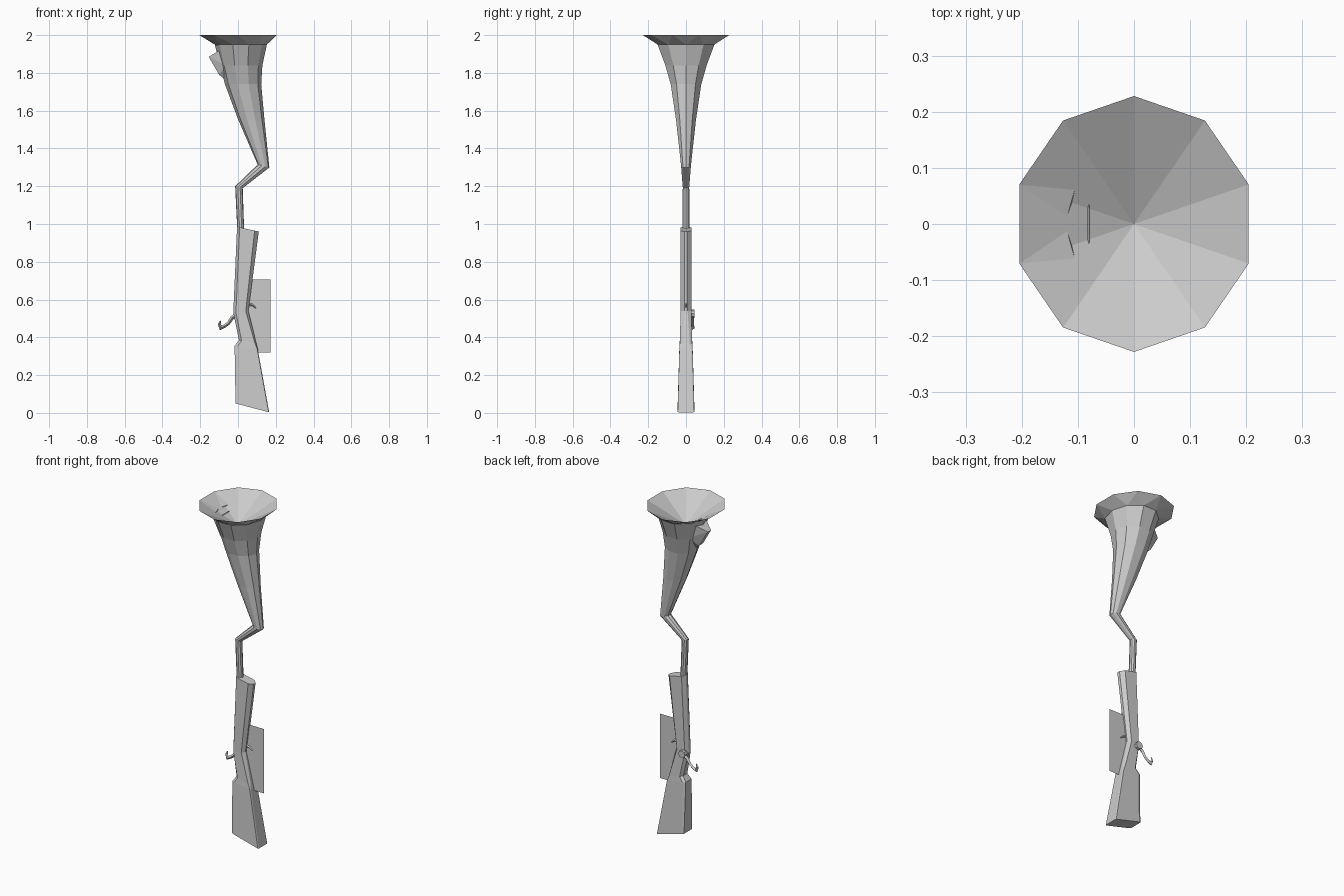
import bpy, bmesh
from math import cos, sin, pi
from mathutils import Vector

if "Cube" in bpy.data.objects:
    bpy.data.objects.remove(bpy.data.objects["Cube"])

N = 10


def finish(bm, name):
    bmesh.ops.remove_doubles(bm, verts=bm.verts, dist=0.0002)
    bmesh.ops.recalc_face_normals(bm, faces=bm.faces)
    me = bpy.data.meshes.new(name)
    bm.to_mesh(me)
    bm.free()
    ob = bpy.data.objects.new(name, me)
    bpy.context.collection.objects.link(ob)
    return ob


def loft(bm, rings, caps=(True, True)):
    vs = [[bm.verts.new(p) for p in r] for r in rings]
    for a, b in zip(vs, vs[1:]):
        for i in range(len(a)):
            j = (i + 1) % len(a)
            bm.faces.new((a[i], a[j], b[j], b[i]))
    if caps[0]:
        bm.faces.new(vs[0])
    if caps[1]:
        bm.faces.new(vs[-1])
    return vs


def oval(cx, z, a, b, tilt=0.0, phase=0.0):
    out = []
    for i in range(N):
        t = 2 * pi * i / N + phase
        out.append((cx + a * cos(t), b * sin(t), z - tilt * a * cos(t)))
    return out


# Crooked barrel widening into a horn
bm = bmesh.new()
v = loft(bm, [
    oval(0.015, 0.95, 0.018, 0.02),
    oval(0.005, 1.195, 0.02, 0.018, 0.25),
    oval(0.135, 1.307, 0.031, 0.027, 0.25),
    oval(0.07, 1.55, 0.071, 0.055, 0.1),
    oval(0.027, 1.74, 0.096, 0.085),
    oval(0.017, 1.84, 0.112, 0.115),
    oval(0.015, 1.95, 0.138, 0.158),
], (True, False))
# Zigzag flare and hollow mouth
top = v[-1]
rim = [bm.verts.new(p) for p in oval(0, 2.0, 0.215, 0.228, 0, pi / N)]
deep = bm.verts.new((0, 0, 1.88))
for i in range(N):
    j = (i + 1) % N
    bm.faces.new((top[i], top[j], rim[i]))
    bm.faces.new((top[j], rim[j], rim[i]))
    bm.faces.new((rim[i], rim[j], deep))
finish(bm, "horn_barrel")

# Dented lump on the horn
bm = bmesh.new()
for x, y, z in [(-0.155, 0.015, 1.885), (-0.155, -0.015, 1.885), (-0.10, 0.02, 1.79),
                (-0.10, -0.02, 1.79), (-0.06, 0.06, 1.84), (-0.06, -0.06, 1.84),
                (-0.08, 0.06, 1.93), (-0.08, -0.06, 1.93), (-0.05, 0, 1.75)]:
    bm.verts.new((x, y, z))
bmesh.ops.convex_hull(bm, input=bm.verts)
finish(bm, "horn_lump")


# Stock: six-sided section with chamfered left and right edges
def section(xl, zl, xr, zr, h, cl, cr, flat):
    def at(x, y):
        return (x, y, zl + (zr - zl) * (x - xl) / (xr - xl))
    f = h * flat
    return [at(xl, -f), at(xl + cl, -h), at(xr - cr, -h), at(xr, -f),
            at(xr, f), at(xr - cr, h), at(xl + cl, h), at(xl, f)]


bm = bmesh.new()
loft(bm, [
    section(-0.005, 0.985, 0.11, 0.96, 0.03, 0.014, 0.022, 0.3),
    section(-0.025, 0.53, 0.055, 0.54, 0.028, 0.014, 0.014, 0.3),
    section(0.005, 0.385, 0.098, 0.365, 0.033, 0.014, 0.008, 0.6),
    section(-0.018, 0.355, 0.104, 0.34, 0.035, 0.016, 0.003, 0.8),
    section(-0.013, 0.05, 0.165, 0.003, 0.044, 0.016, 0.003, 0.85),
])
finish(bm, "stock")

# Thin guard plate
bm = bmesh.new()
bm.faces.new([bm.verts.new(p) for p in
              [(0.05, 0, 0.32), (0.172, 0, 0.32), (0.172, 0, 0.705), (0.05, 0, 0.705)]])
finish(bm, "guard_plate")


# Bent rods: square tapering tubes along a path in the xz plane
def rod(name, pts, y):
    bm = bmesh.new()
    rings = []
    for i, (x, z, r) in enumerate(pts):
        a, b = pts[max(i - 1, 0)], pts[min(i + 1, len(pts) - 1)]
        d = Vector((b[0] - a[0], 0, b[1] - a[1])).normalized()
        n = Vector((-d.z, 0, d.x))
        c = Vector((x, y, z))
        rings.append([c + n * r, c + Vector((0, r, 0)), c - n * r, c - Vector((0, r, 0))])
    loft(bm, rings)
    finish(bm, name)


rod("hammer", [(0.0, 0.525, 0.011), (-0.03, 0.505, 0.01), (-0.05, 0.475, 0.009),
               (-0.07, 0.46, 0.009), (-0.092, 0.45, 0.013), (-0.099, 0.47, 0.008),
               (-0.093, 0.488, 0.003)], 0.033)
rod("trigger", [(0.05, 0.575, 0.007), (0.075, 0.572, 0.006), (0.095, 0.555, 0.002)], 0)

# Hammer pivot
bpy.ops.mesh.primitive_cylinder_add(vertices=8, radius=0.022, depth=0.025,
                                    location=(-0.002, 0.033, 0.525), rotation=(pi / 2, 0, 0))
bpy.context.object.name = "hammer_pivot"
